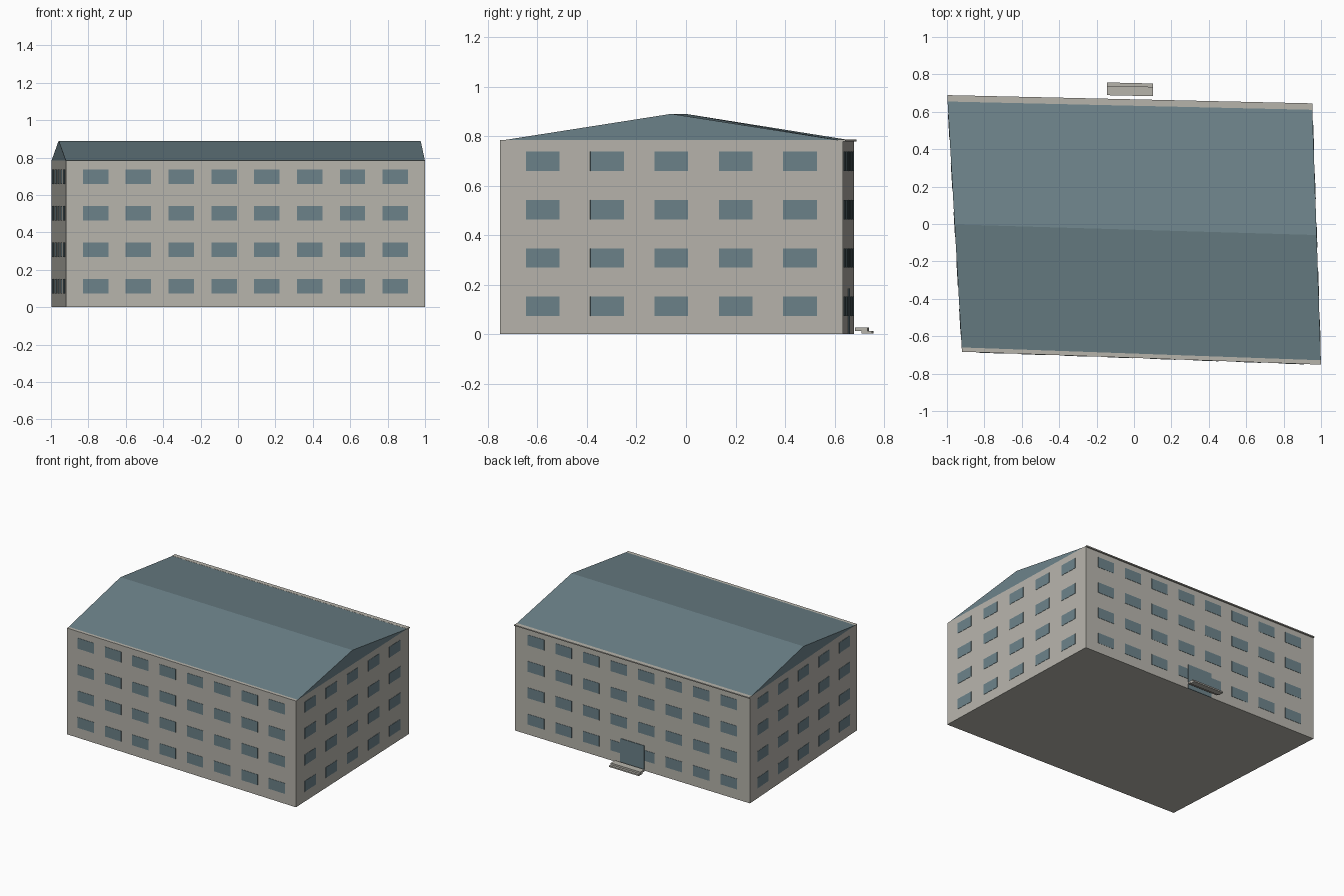
import bpy
import bmesh
from mathutils import Vector

if "Cube" in bpy.data.objects:
    bpy.data.objects.remove(bpy.data.objects["Cube"], do_unlink=True)


def make_material(name, colour):
    mat = bpy.data.materials.new(name)
    mat.use_nodes = True
    mat.diffuse_color = (*colour, 1)
    mat.node_tree.nodes["Principled BSDF"].inputs["Base Color"].default_value = (*colour, 1)
    return mat


plaster = make_material("warm grey plaster", (0.47, 0.455, 0.41))
slate = make_material("slate blue", (0.15, 0.222, 0.25))

# Footprint corners, counterclockwise from the front
corners = [Vector(p) for p in ((-0.92, -0.683), (1, -0.752), (0.953, 0.634), (-0.998, 0.678))]
front_a, front_b, back_b, back_a = corners
WALL_TOP, RIDGE_TOP, FLOOR = 0.785, 0.89, 0.195


def prism(bm, ring, offset):
    """Extrude a ring of points by an offset into a closed solid."""
    low = [bm.verts.new(p) for p in ring]
    high = [bm.verts.new(p + offset) for p in ring]
    bm.faces.new(low[::-1])
    bm.faces.new(high)
    for i in range(len(low)):
        j = (i + 1) % len(low)
        bm.faces.new((low[i], low[j], high[j], high[i]))


def finish(name, bm, mat):
    bmesh.ops.recalc_face_normals(bm, faces=bm.faces)
    mesh = bpy.data.meshes.new(name)
    bm.to_mesh(mesh)
    bm.free()
    mesh.materials.append(mat)
    obj = bpy.data.objects.new(name, mesh)
    bpy.context.collection.objects.link(obj)
    return obj


def wall_box(bm, start, end, along, out, height):
    """Box set against a wall: ranges measured from its middle, outward and up."""
    u = (end - start).normalized()
    n = Vector((u.y, -u.x))
    mid = (start + end) / 2
    ring = []
    for s, o in ((0, 0), (1, 0), (1, 1), (0, 1)):
        p = mid + u * along[s] + n * out[o]
        ring.append(Vector((p.x, p.y, height[0])))
    prism(bm, ring, Vector((0, 0, height[1] - height[0])))


# Main building block
bm = bmesh.new()
prism(bm, [p.to_3d() for p in corners], Vector((0, 0, WALL_TOP)))
finish("walls", bm, plaster)

# Low gabled roof, set slightly back from the front and back walls
bm = bmesh.new()
ends = []
for front, back in ((front_a, back_a), (front_b, back_b)):
    ends.append([bm.verts.new((*front.lerp(back, t), z))
                 for t, z in ((0.017, WALL_TOP), (0.5, RIDGE_TOP), (0.983, WALL_TOP))])
for end in ends:
    bm.faces.new(end)
for i in range(3):
    j = (i + 1) % 3
    bm.faces.new((ends[0][i], ends[0][j], ends[1][j], ends[1][i]))
finish("roof", bm, slate)

# Thin eave ledge over the back wall
half_back = (back_b - back_a).length / 2
bm = bmesh.new()
wall_box(bm, back_b, back_a, (-half_back, half_back), (-0.02, 0.011), (0.778, WALL_TOP + 0.001))
finish("back_eave", bm, plaster)

# Window grids on all four walls
names = ("front_windows", "left_windows", "back_windows", "right_windows")
for i, name in enumerate(names):
    columns, pitch = (8, 0.229) if i % 2 == 0 else (5, 0.26)
    bm = bmesh.new()
    for column in range(columns):
        centre = (column - (columns - 1) / 2) * pitch
        for floor in range(4):
            base = 0.074 + floor * FLOOR
            wall_box(bm, corners[i], corners[(i + 1) % 4],
                     (centre - 0.068, centre + 0.068), (-0.002, 0.002), (base, base + 0.078))
    finish(name, bm, slate)

# Entrance door and steps at the back
for name, half, out, height, mat in (
    ("entrance_door", 0.1, (-0.002, 0.004), (0, 0.185), slate),
    ("upper_step", 0.123, (0.03, 0.08), (0.013, 0.026), plaster),
    ("lower_step", 0.123, (0.055, 0.098), (0.003, 0.013), plaster),
):
    bm = bmesh.new()
    wall_box(bm, back_b, back_a, (-half, half), out, height)
    finish(name, bm, mat)
